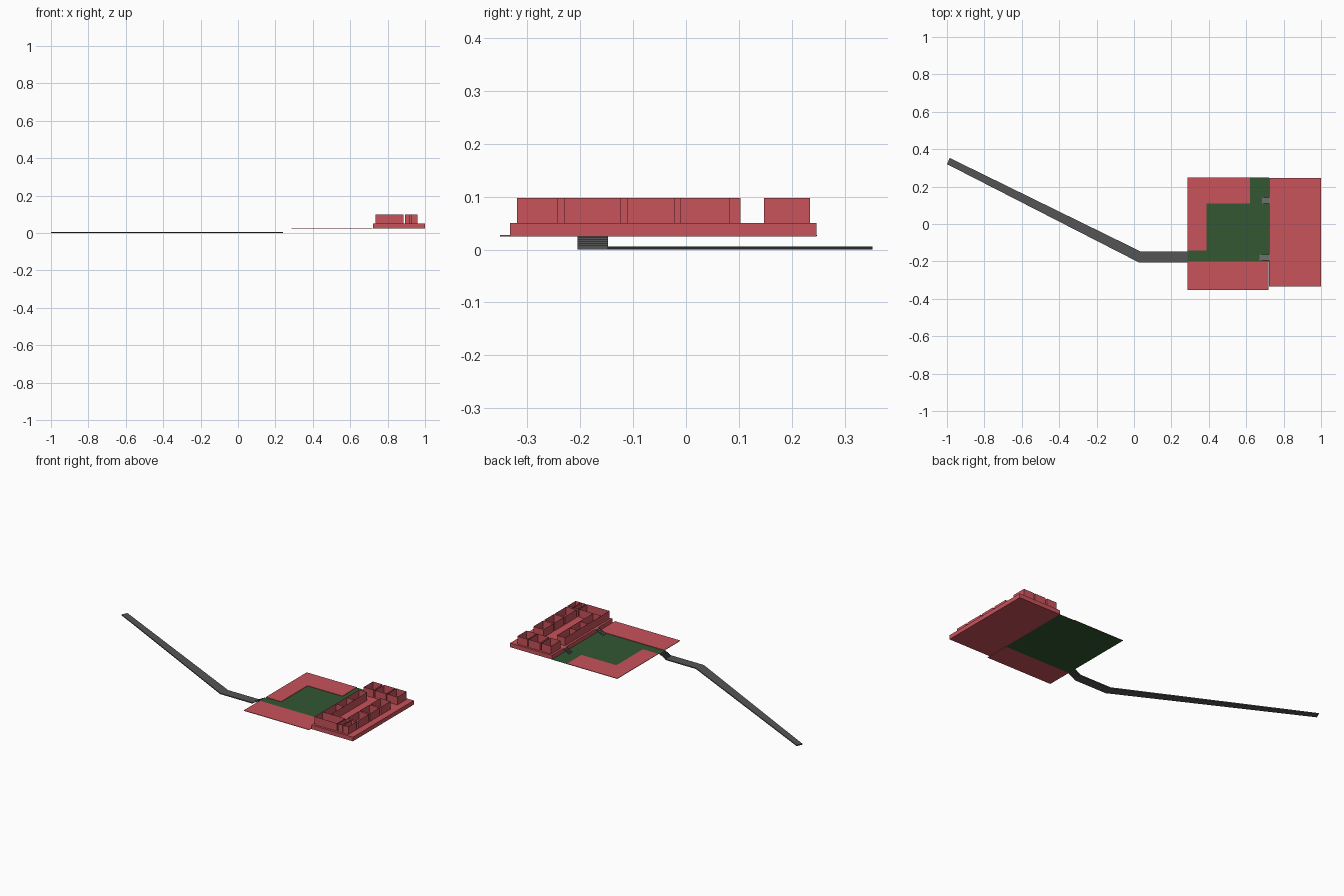
import bpy
from mathutils import Vector

if "Cube" in bpy.data.objects:
    bpy.data.objects.remove(bpy.data.objects["Cube"])


def material(name, color):
    m = bpy.data.materials.new(name)
    m.diffuse_color = (*color, 1)
    m.use_nodes = True
    m.node_tree.nodes["Principled BSDF"].inputs["Base Color"].default_value = m.diffuse_color
    return m


RED = material("red", (0.58, 0.085, 0.105))
GREEN = material("green", (0.033, 0.095, 0.033))
GREY = material("dark grey", (0.09, 0.09, 0.09))
LIGHT = material("step grey", (0.16, 0.16, 0.16))


def mesh(name, verts, faces, mat):
    me = bpy.data.meshes.new(name)
    me.from_pydata(verts, [], faces)
    me.materials.append(mat)
    ob = bpy.data.objects.new(name, me)
    bpy.context.collection.objects.link(ob)
    return ob


def prism(name, outline, z0, z1, mat):
    n = len(outline)
    verts = [(x, y, z0) for x, y in outline] + [(x, y, z1) for x, y in outline]
    faces = [tuple(reversed(range(n))), tuple(range(n, 2 * n))]
    faces += [(i, (i + 1) % n, (i + 1) % n + n, i + n) for i in range(n)]
    return mesh(name, verts, faces, mat)


def box(name, x0, x1, y0, y1, z0, z1, mat):
    return prism(name, [(x0, y0), (x1, y0), (x1, y1), (x0, y1)], z0, z1, mat)


def steps(name, x0, x1, y0, y1, z0, z1, count, mat):
    # open zigzag of risers and treads
    prof = [(x0, z0)]
    for i in range(count):
        z = z0 + (z1 - z0) * (i + 1) / count
        prof += [(x0 + (x1 - x0) * i / count, z), (x0 + (x1 - x0) * (i + 1) / count, z)]
    verts = [(x, y, z) for x, z in prof for y in (y0, y1)]
    faces = [(2 * i, 2 * i + 2, 2 * i + 3, 2 * i + 1) for i in range(len(prof) - 1)]
    return mesh(name, verts, faces, mat)


def walls(name, paths, z0, z1, mat):
    # paper-thin upright walls along plan paths
    verts, faces = [], []
    for path in paths:
        b = len(verts)
        for x, y in path:
            verts += [(x, y, z0), (x, y, z1)]
        for i in range(len(path) - 1):
            k = b + 2 * i
            faces.append((k, k + 2, k + 3, k + 1))
    return mesh(name, verts, faces, mat)


def room(x0, x1, y0, y1):
    return [(x0, y0), (x1, y0), (x1, y1), (x0, y1), (x0, y0)]


# approach road with one bend, then steps up to the plaza
prism("road", [(-1.0, 0.32), (0.025, -0.205), (0.24, -0.205), (0.24, -0.148),
               (0.038, -0.148), (-0.985, 0.353)], 0.0, 0.006, GREY)
steps("entrance_steps", 0.235, 0.287, -0.205, -0.148, 0.0, 0.026, 7, GREY)

# lawn and paved areas
mesh("lawn", [(0.285, -0.2, 0.025), (0.722, -0.2, 0.025), (0.722, 0.248, 0.025), (0.285, 0.248, 0.025)],
     [(0, 1, 2, 3)], GREEN)
prism("corner_paving", [(0.285, -0.142), (0.387, -0.142), (0.387, 0.11), (0.62, 0.11),
                        (0.62, 0.248), (0.285, 0.248)], 0.0255, 0.028, RED)
box("front_paving", 0.285, 0.72, -0.352, -0.2, 0.025, 0.028, RED)

# raised building platform and its two small stairs
box("platform", 0.722, 1.0, -0.333, 0.247, 0.025, 0.05, RED)
for label, x, y in (("front", 0.67, -0.178), ("back", 0.685, 0.125)):
    steps(label + "_platform_steps", x, 0.722, y - 0.016, y + 0.016, 0.025, 0.05, 5, LIGHT)

# roofless rooms around a central court
Z0, Z1 = 0.05, 0.098
bays = [(-0.23, -0.123), (-0.112, -0.022), (-0.01, 0.082)]
walls("west_wing", [room(0.735, 0.79, -0.243, 0.103)]
      + [[(0.735, y), (0.79, y)] for y in (-0.117, -0.016)], Z0, Z1, RED)
walls("east_rooms", [room(0.892, 0.96, a, b) for a, b in bays], Z0, Z1, RED)
walls("south_rooms", [room(a, b, -0.32, -0.243) for a, b in
                      ((0.735, 0.885), (0.892, 0.92), (0.926, 0.96))], Z0, Z1, RED)
walls("north_rooms", [room(a, b, 0.148, 0.235) for a, b in
                      ((0.735, 0.80), (0.81, 0.885), (0.892, 0.96))], Z0, Z1, RED)
